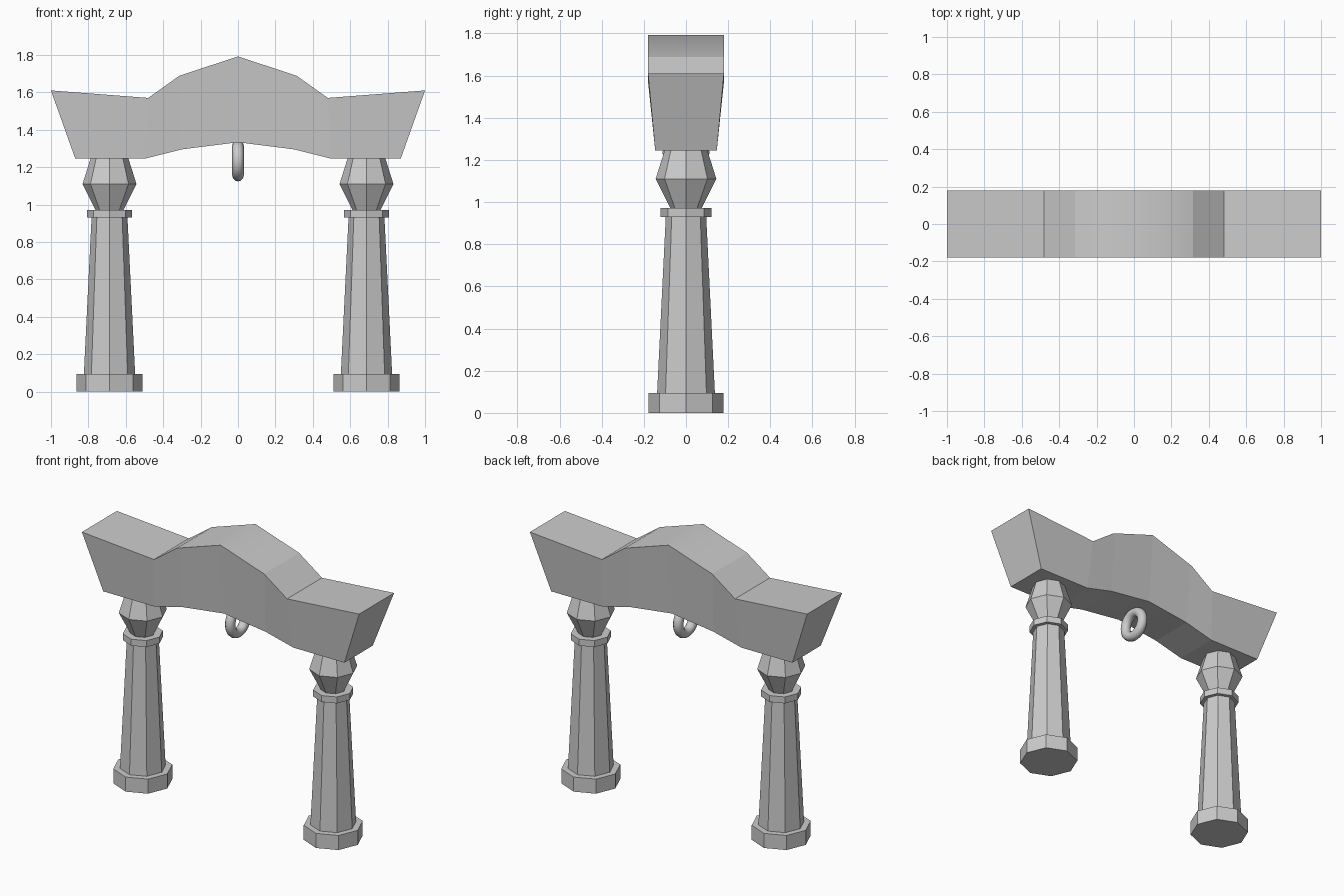
import bpy
import bmesh
from math import pi

if "Cube" in bpy.data.objects:
    bpy.data.objects.remove(bpy.data.objects["Cube"])

stone = bpy.data.materials.new("grey stone")
stone.use_nodes = True
GREY = (0.6, 0.6, 0.6, 1)
stone.diffuse_color = GREY
stone.node_tree.nodes["Principled BSDF"].inputs["Base Color"].default_value = GREY


def finish(bm, name):
    bmesh.ops.recalc_face_normals(bm, faces=bm.faces)
    mesh = bpy.data.meshes.new(name)
    bm.to_mesh(mesh)
    bm.free()
    mesh.materials.append(stone)
    obj = bpy.data.objects.new(name, mesh)
    bpy.context.collection.objects.link(obj)
    return obj


def lathe(name, profile, x, sides=8):
    """Faceted turned part from (radius, height) pairs, capped at both ends."""
    bm = bmesh.new()
    rings = []
    for radius, z in profile:
        made = bmesh.ops.create_circle(bm, segments=sides, radius=radius)
        for v in made["verts"]:
            v.co.x += x
            v.co.z = z
        rings.append(made["verts"])
    for low, high in zip(rings, rings[1:]):
        for i in range(sides):
            j = (i + 1) % sides
            bm.faces.new((low[i], low[j], high[j], high[i]))
    bm.faces.new(rings[0])
    bm.faces.new(rings[-1])
    return finish(bm, name)


# Pillars
PARTS = {
    "base": [(0.177, 0), (0.177, 0.095)],
    "shaft": [(0.137, 0.095), (0.096, 0.93)],
    "collar": [(0.12, 0.93), (0.12, 0.972)],
    "capital": [(0.075, 0.972), (0.144, 1.11), (0.1, 1.25)],
}
for side, x in (("left", 0.687), ("right", -0.687)):
    for part, profile in PARTS.items():
        lathe(f"{side}_pillar_{part}", profile, x)

# Arched beam: mirrored upper and lower outlines, narrower underneath
top_half = [(1, 1.61), (0.48, 1.57), (0.315, 1.688), (0, 1.792)]
low_half = [(0.87, 1.245), (0.5, 1.245), (0.3, 1.295), (0, 1.333)]


def mirrored(half):
    return [(-x, z) for x, z in half] + half[-2::-1]


bm = bmesh.new()
sections = []
for (tx, tz), (lx, lz) in zip(mirrored(top_half), mirrored(low_half)):
    corners = [(tx, -0.18, tz), (tx, 0.18, tz), (lx, 0.146, lz), (lx, -0.146, lz)]
    sections.append([bm.verts.new(c) for c in corners])
for a, b in zip(sections, sections[1:]):
    for i in range(4):
        j = (i + 1) % 4
        bm.faces.new((a[i], a[j], b[j], b[i]))
bm.faces.new(sections[0])
bm.faces.new(sections[-1])
bm.normal_update()
# Only the crown of the arch is softly shaded
for f in bm.faces:
    f.smooth = abs(f.normal.z) > 0.9 and abs(f.calc_center_median().x) < 0.3
for e in bm.edges:
    e.smooth = all(f.smooth for f in e.link_faces)
finish(bm, "arched_beam")

# Hanging ring
bpy.ops.mesh.primitive_torus_add(
    major_radius=0.08, minor_radius=0.031, major_segments=32, minor_segments=12,
    location=(0, 0, 1.235), rotation=(0, pi / 2, 0))
ring = bpy.context.object
ring.name = "hanging_ring"
ring.data.materials.append(stone)
bpy.ops.object.shade_smooth()
